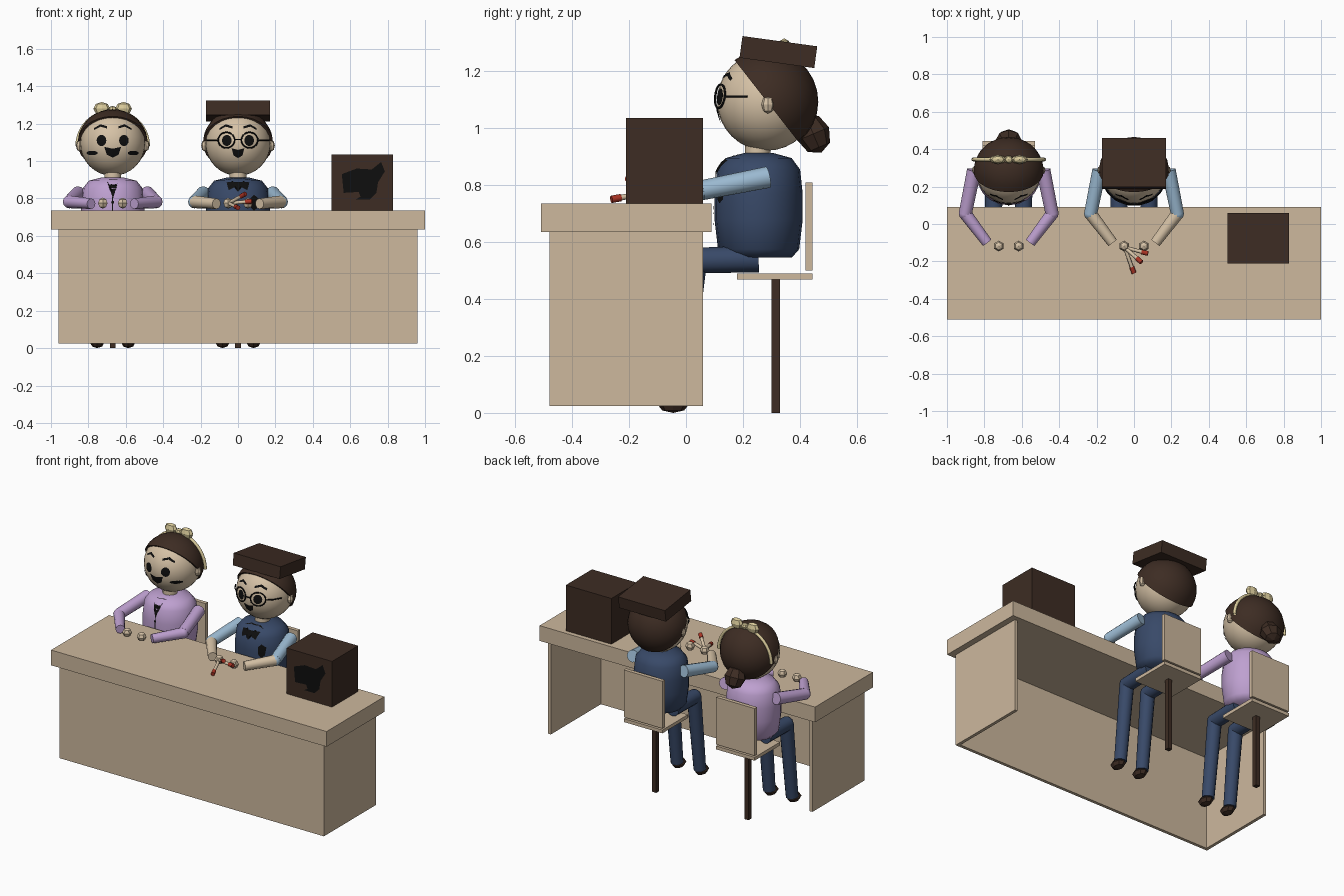
import bpy, bmesh, math
from mathutils import Vector, Matrix
from mathutils.bvhtree import BVHTree

cube = bpy.data.objects.get("Cube")
if cube:
    bpy.data.objects.remove(cube, do_unlink=True)


def material(name, *srgb):
    lin = [((c / 255 + 0.055) / 1.055) ** 2.4 for c in srgb] + [1]
    m = bpy.data.materials.new(name)
    m.diffuse_color = lin
    m.use_nodes = True
    m.node_tree.nodes["Principled BSDF"].inputs["Base Color"].default_value = lin
    return m


WOOD = material("light wood", 205, 184, 157)
SKIN = material("skin", 214, 194, 166)
BROWN = material("dark brown", 61, 44, 35)
LILAC = material("lilac cloth", 190, 160, 208)
NAVY = material("navy cloth", 56, 73, 104)
SKY = material("pale blue cloth", 157, 188, 212)
CREAM = material("cream ribbon", 218, 203, 155)
RED = material("red tip", 172, 52, 36)
BLACK = material("black", 14, 14, 14)


def finish(name, data, mat, smooth=False):
    if isinstance(data, bmesh.types.BMesh):
        bm, data = data, bpy.data.meshes.new(name)
        bmesh.ops.recalc_face_normals(bm, faces=bm.faces)
        for f in bm.faces:
            f.smooth = smooth
        for e in bm.edges:
            if len(e.link_faces) == 2 and e.calc_face_angle(0) > 0.9:
                e.smooth = False
        bm.to_mesh(data)
        bm.free()
    data.materials.append(mat)
    ob = bpy.data.objects.new(name, data)
    bpy.context.scene.collection.objects.link(ob)
    return ob


def placed(center, size, tilt=0):
    return Matrix.Translation(center) @ Matrix.Rotation(tilt, 4, 'X') @ Matrix.Diagonal((*size, 1))


def box(name, lo, hi, mat, tilt=0):
    lo, hi = Vector(lo), Vector(hi)
    bm = bmesh.new()
    bmesh.ops.create_cube(bm, size=1, matrix=placed((lo + hi) / 2, hi - lo, tilt))
    return finish(name, bm, mat)


def ball(name, center, size, mat, segs=24, tilt=0, half=False):
    bm = bmesh.new()
    bmesh.ops.create_uvsphere(bm, u_segments=segs, v_segments=max(4, segs // 2), radius=1)
    if half:
        cut = bmesh.ops.bisect_plane(bm, geom=bm.verts[:] + bm.edges[:] + bm.faces[:],
                                     plane_co=(0, 0, 0.001), plane_no=(0, 0, 1), clear_inner=True)
        bmesh.ops.holes_fill(bm, edges=[e for e in bm.edges if e.is_boundary])
    bm.transform(placed(center, size, tilt))
    return finish(name, bm, mat, segs > 8)


def tube(name, a, b, r1, r2, mat, segs=12):
    a, b = Vector(a), Vector(b)
    bm = bmesh.new()
    turn = (b - a).to_track_quat('Z', 'Y').to_matrix().to_4x4()
    bmesh.ops.create_cone(bm, cap_ends=True, segments=segs, radius1=r1, radius2=r2,
                          depth=(b - a).length, matrix=Matrix.Translation((a + b) / 2) @ turn)
    return finish(name, bm, mat, True)


def lathe(name, center, profile, sx, sy, mat, segs=20):
    bm = bmesh.new()
    vs = [bm.verts.new((r, 0, z)) for r, z in profile]
    edges = [bm.edges.new(p) for p in zip(vs, vs[1:])]
    bmesh.ops.spin(bm, geom=vs + edges, cent=(0, 0, 0), axis=(0, 0, 1), angle=math.tau, steps=segs)
    bmesh.ops.remove_doubles(bm, verts=bm.verts, dist=0.0005)
    bm.transform(placed(center, (sx, sy, 1)))
    return finish(name, bm, mat, True)


def wire(name, pts, r, mat, cyclic=False):
    cu = bpy.data.curves.new(name, 'CURVE')
    cu.dimensions, cu.bevel_depth, cu.bevel_resolution = '3D', r, 1
    sp = cu.splines.new('POLY')
    sp.points.add(len(pts) - 1)
    for p, co in zip(sp.points, pts):
        p.co = (*co, 1)
    sp.use_cyclic_u = cyclic
    return finish(name, cu, mat)


def plate(name, outline, target, x0, lift=0.005):
    """Thin black shape wrapped on the front of a part."""
    me = target.data
    tree = BVHTree.FromPolygons([v.co for v in me.vertices], [p.vertices[:] for p in me.polygons])
    bm = bmesh.new()
    bm.faces.new([bm.verts.new((x0 + x, -1, z)) for x, z in outline])
    bmesh.ops.triangulate(bm, faces=bm.faces[:])
    bmesh.ops.subdivide_edges(bm, edges=bm.edges[:], cuts=2, use_grid_fill=True)
    for v in bm.verts:
        hit = tree.ray_cast(v.co, Vector((0, 1, 0)))[0] or tree.find_nearest(v.co + Vector((0, 1, 0)))[0]
        v.co.y = hit.y - lift
    return finish(name, bm, BLACK)


def oval(x, z, rx, rz, n=14, turn=math.tau):
    return [(x + rx * math.cos(turn * i / n), z + rz * math.sin(turn * i / n)) for i in range(n)]


# Desk
box("desk_top", (-1, -0.51, 0.635), (1, 0.09, 0.735), WOOD)
box("desk_front", (-0.96, -0.48, 0.025), (0.96, -0.46, 0.635), WOOD)
for s, side in ((1, "left"), (-1, "right")):
    box("desk_side_" + side, (s * 0.94, -0.46, 0.025), (s * 0.96, 0.06, 0.635), WOOD)

# Box with a film camera silhouette on its front
case = box("desk_box", (0.5, -0.21, 0.735), (0.83, 0.06, 1.035), BROWN)
plate("camera_silhouette", [(-0.11, 0.93), (-0.03, 0.945), (-0.03, 0.96), (0.05, 0.955), (0.1, 0.995),
                            (0.12, 0.945), (0.08, 0.88), (0.075, 0.83), (0.03, 0.845), (0.015, 0.81),
                            (0.04, 0.795), (-0.035, 0.795), (-0.01, 0.81), (-0.02, 0.835), (-0.1, 0.83)],
      case, 0.665, 0.004)

HEAD = Vector((0, 0.283, 1.095))
TORSO = [(0, 0.545), (0.75, 0.545), (0.92, 0.575), (1, 0.68), (1, 0.77),
         (0.94, 0.855), (0.75, 0.895), (0.35, 0.912), (0, 0.914)]


def person(who, x, torso_mat, sleeve, forearm):
    def at(dx, y, z):
        return (x + dx, y, z)

    # Chair
    box(who + "_chair_seat", at(-0.14, 0.18, 0.468), at(0.14, 0.445, 0.49), WOOD)
    box(who + "_chair_back", at(-0.14, 0.42, 0.5), at(0.14, 0.445, 0.81), WOOD)
    box(who + "_chair_post", at(-0.015, 0.3, 0), at(0.015, 0.33, 0.468), BROWN)

    # Body and head
    torso = lathe(who + "_torso", at(0, 0.255, 0), TORSO, 0.17, 0.155, torso_mat)
    tube(who + "_neck", at(0, 0.252, 0.88), at(0, 0.252, 0.96), 0.045, 0.045, SKIN)
    head = ball(who + "_head", at(*HEAD), (0.174, 0.174, 0.174), SKIN, 32)
    ball(who + "_hair", at(*HEAD), (0.188, 0.183, 0.181), BROWN, 28, math.radians(-52), True)

    # Limbs
    for s, side in ((1, "_left_"), (-1, "_right_")):
        n = who + side
        shoulder, elbow, wrist = at(s * 0.185, 0.288, 0.828), at(s * 0.232, 0.055, 0.782), at(s * 0.115, -0.1, 0.772)
        tube(n + "upper_arm", shoulder, elbow, 0.038, 0.035, sleeve)
        ball(n + "elbow", elbow, (0.035,) * 3, sleeve, 12)
        tube(n + "forearm", elbow, wrist, 0.034, 0.028, forearm)
        ball(n + "hand", at(s * 0.053, -0.118, 0.775), (0.029,) * 3, SKIN, 6)
        knee, ankle = at(s * 0.08, 0.03, 0.535), at(s * 0.083, -0.025, 0.04)
        tube(n + "thigh", at(s * 0.08, 0.255, 0.541), knee, 0.047, 0.045, NAVY)
        ball(n + "knee", knee, (0.045,) * 3, NAVY, 12)
        tube(n + "shin", knee, ankle, 0.044, 0.038, NAVY)
        ball(n + "shoe", at(s * 0.083, -0.045, 0.03), (0.038, 0.055, 0.03), BROWN, 8)
        ball(n + "ear", at(s * 0.177, 0.288, 1.083), (0.02, 0.023, 0.032), SKIN, 8)
        # Eyes and brows
        plate(n + "eye", oval(s * 0.06, 1.11, 0.026, 0.03), head, x)
        plate(n + "brow", [(s * 0.03, 1.174), (s * 0.065, 1.184), (s * 0.1, 1.166),
                           (s * 0.1, 1.176), (s * 0.065, 1.197), (s * 0.03, 1.186)], head, x)
    return torso, head


# First sitter: bun, bow and open collar
GX = -0.67
torso, head = person("first_sitter", GX, LILAC, LILAC, LILAC)
ball("hair_bun", (GX, 0.447, 0.98), (0.07, 0.06, 0.072), BROWN, 8, 0.4)
arc = [math.pi * i / 20 for i in range(21)]
wire("headband", [(GX + 0.191 * math.cos(a), 0.345, 1.08 + 0.188 * math.sin(a)) for a in arc], 0.01, CREAM)
ball("bow_knot", (GX, 0.345, 1.275), (0.024, 0.022, 0.02), CREAM, 8)
for s, side in ((1, "left"), (-1, "right")):
    ball("bow_loop_" + side, (GX + s * 0.058, 0.345, 1.28), (0.045, 0.024, 0.036), CREAM, 8)
    plate("cheek_" + side, oval(s * 0.11, 1.043, 0.03, 0.012), head, GX)
plate("first_mouth", [(-0.045, 1.076), (0, 1.066), (0.045, 1.076), (0.032, 1.035), (0, 1.018), (-0.032, 1.035)], head, GX)
plate("collar_gap", [(-0.035, 0.902), (0.03, 0.905), (0.02, 0.86), (0.002, 0.8), (-0.005, 0.85)], torso, GX)
plate("shirt_seam", [(-0.003, 0.81), (0.003, 0.81), (0.003, 0.66), (-0.003, 0.66)], torso, GX)
for z in (0.78, 0.72):
    plate("shirt_button", oval(0, z, 0.008, 0.008, 8), torso, GX)

# Second sitter: flat cap, glasses and neck bow
torso, head = person("second_sitter", 0, NAVY, SKY, SKIN)
box("flat_cap", (-0.17, 0.192, 1.229), (0.17, 0.457, 1.306), BROWN, math.radians(-7.8))


def on_face(dx, z):
    return (dx, HEAD.y - math.sqrt(0.182 ** 2 - dx * dx - (z - HEAD.z) ** 2), z)


for s, side in ((1, "left"), (-1, "right")):
    wire("glasses_rim_" + side, [on_face(*p) for p in oval(s * 0.062, 1.112, 0.044, 0.042, 20)], 0.004, BLACK, True)
    wire("glasses_arm_" + side, [on_face(s * 0.106, 1.112), on_face(s * 0.14, 1.112), (s * 0.168, 0.215, 1.112)], 0.004, BLACK)
wire("glasses_bridge", [on_face(-0.018, 1.115), on_face(0.018, 1.115)], 0.004, BLACK)
plate("second_mouth", [(-0.034, 1.068), (0, 1.06), (0.034, 1.068), (0.024, 1.03), (0, 1.016), (-0.024, 1.03)], head, 0)
plate("neck_bow", [(-0.065, 0.9), (-0.03, 0.908), (0.03, 0.908), (0.065, 0.9), (0.05, 0.845), (0.02, 0.86),
                   (0, 0.835), (-0.02, 0.86), (-0.05, 0.845)], torso, 0)
plate("vest_pocket", [(0.065, 0.8), (0.085, 0.82), (0.11, 0.8), (0.105, 0.75), (0.085, 0.735), (0.07, 0.75)], torso, 0)

# Red-tipped sticks in the right hand
grip = Vector((-0.05, -0.125, 0.775))
for end in ((0, -0.262, 0.75), (0.04, -0.205, 0.825), (0.075, -0.158, 0.785)):
    end = Vector(end)
    neck = end + (grip - end).normalized() * 0.035
    tube("stick", grip, neck, 0.01, 0.01, SKIN, 8)
    tube("stick_tip", neck, end, 0.013, 0.013, RED, 8)
